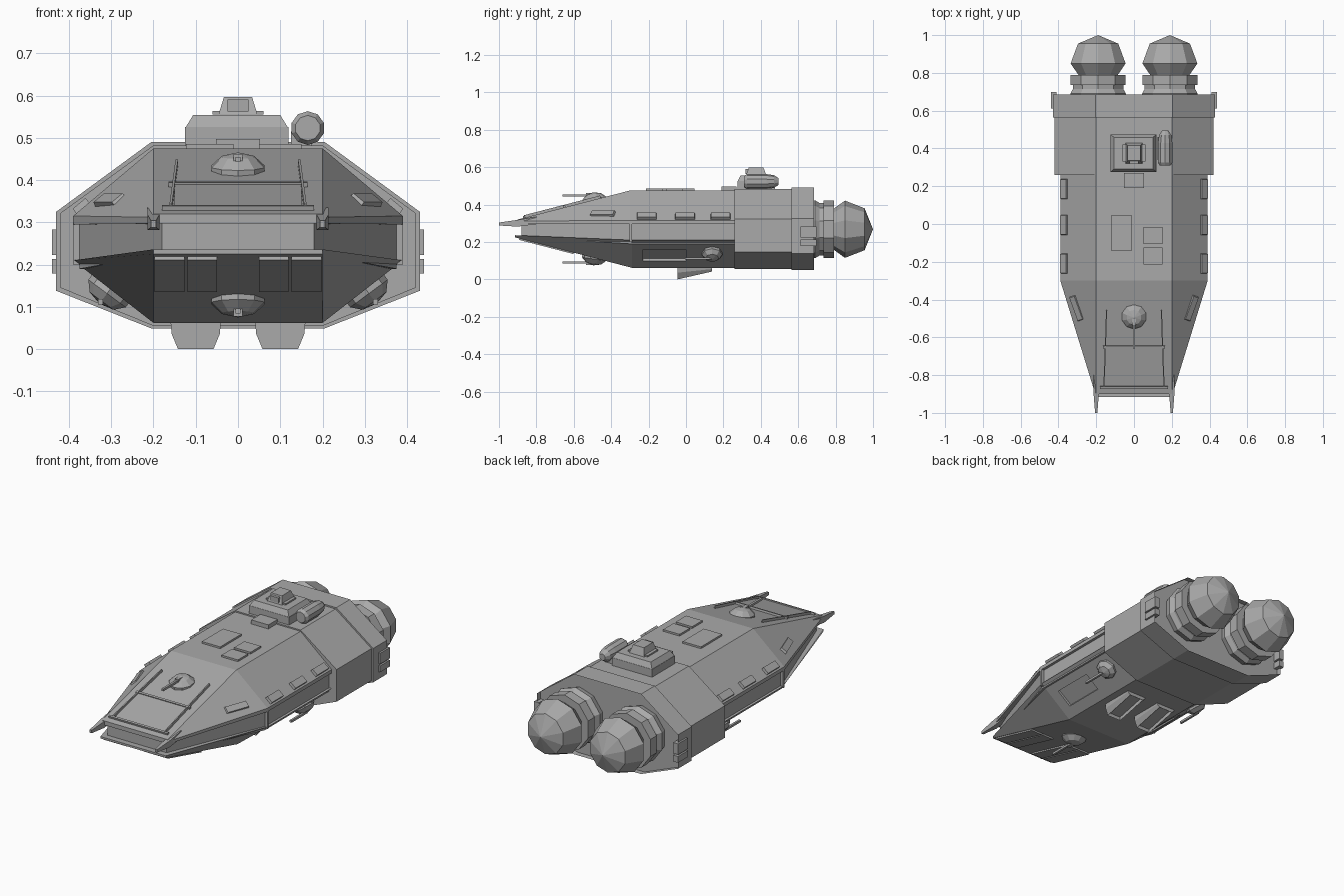
import bpy, bmesh
from math import radians, cos, sin, pi
from mathutils import Matrix, Euler

cube = bpy.data.objects.get("Cube")
if cube:
    bpy.data.objects.remove(cube, do_unlink=True)

grey = bpy.data.materials.new("hull grey")
grey.use_nodes = True
grey.diffuse_color = (0.4, 0.4, 0.4, 1)
grey.node_tree.nodes["Principled BSDF"].inputs["Base Color"].default_value = (0.4, 0.4, 0.4, 1)


def finish(name, bm, loc=(0, 0, 0), rot=(0, 0, 0)):
    bmesh.ops.recalc_face_normals(bm, faces=bm.faces[:])
    mesh = bpy.data.meshes.new(name)
    bm.to_mesh(mesh)
    bm.free()
    mesh.materials.append(grey)
    mesh.transform(Matrix.Translation(loc) @ Euler([radians(a) for a in rot]).to_matrix().to_4x4())
    ob = bpy.data.objects.new(name, mesh)
    bpy.context.collection.objects.link(ob)
    return ob


def box(name, loc, size, rot=(0, 0, 0), taper=1.0):
    """Box whose top face is scaled by taper."""
    bm = bmesh.new()
    bmesh.ops.create_cube(bm, size=1)
    for v in bm.verts:
        k = taper if v.co.z > 0 else 1
        v.co = (v.co.x * size[0] * k, v.co.y * size[1] * k, v.co.z * size[2])
    return finish(name, bm, loc, rot)


def skin(bm, rings):
    """Bridge closed rings of points and cap both ends."""
    rings = [[bm.verts.new(p) for p in r] for r in rings]
    n = len(rings[0])
    for a, b in zip(rings, rings[1:]):
        for i in range(n):
            j = (i + 1) % n
            bm.faces.new((a[i], a[j], b[j], b[i]))
    bm.faces.new(rings[0])
    return bm.faces.new(rings[-1])


def loft(name, sections, sink=None):
    """Sections are (y, right half outline); sink recesses the back face."""
    bm = bmesh.new()
    end = skin(bm, [[(x, y, z) for x, z in half] + [(-x, y, z) for x, z in reversed(half)]
                    for y, half in sections])
    if sink:
        bmesh.ops.inset_region(bm, faces=[end], thickness=0.025)
        bmesh.ops.translate(bm, verts=end.verts[:], vec=(0, -sink, 0))
    return finish(name, bm)


def lathe(name, loc, profile, sides=10, rot=(0, 0, 0)):
    """Profile is (height, radius) along local z."""
    bm = bmesh.new()
    skin(bm, [[(r * cos(pi / 2 + 2 * pi * i / sides), r * sin(pi / 2 + 2 * pi * i / sides), h)
               for i in range(sides)] for h, r in profile])
    bmesh.ops.remove_doubles(bm, verts=bm.verts[:], dist=0.0005)
    return finish(name, bm, loc, rot)


def deck_z(y):
    return 0.32 + 0.258 * (y + 0.9)


def belly_z(y):
    return 0.225 - 0.26 * (y + 0.915)


# Main hull: upper shell, recessed side band, lower shell
loft("upper_hull", [
    (-0.9, [(0.205, 0.297), (0.205, 0.312), (0.2, 0.32)]),
    (-0.3, [(0.39, 0.295), (0.39, 0.315), (0.2, 0.475)]),
    (0.3, [(0.39, 0.295), (0.39, 0.315), (0.2, 0.475)])])
loft("side_band", [
    (-0.88, [(0.18, 0.225), (0.18, 0.305)]),
    (-0.3, [(0.375, 0.19), (0.375, 0.31)]),
    (0.3, [(0.375, 0.19), (0.375, 0.31)])])
lower = loft("lower_hull", [
    (-0.915, [(0.2, 0.236), (0.2, 0.225)]),
    (-0.29, [(0.39, 0.21), (0.2, 0.062)]),
    (0.3, [(0.39, 0.21), (0.2, 0.062)])])

# Rear block and collar
loft("rear_block", [(y, [(0.2, 0.482), (0.42, 0.322), (0.42, 0.145), (0.2, 0.055)])
                    for y in (0.26, 0.6)])
loft("rear_collar", [(y, [(0.205, 0.49), (0.43, 0.325), (0.43, 0.138), (0.205, 0.049)])
                     for y in (0.565, 0.685)], sink=0.03)

for s, side in ((1, "left"), (-1, "right")):
    # Recess in the lower flank
    cutter = box("flank_cutter", (s * 0.288, -0.115, 0.128), (0.1, 0.23, 0.03), (0, -36.5 * s, 0))
    cutter.hide_render = True
    mod = lower.modifiers.new("recess", "BOOLEAN")
    mod.operation, mod.solver, mod.object = "DIFFERENCE", "EXACT", cutter
    bpy.context.view_layer.objects.active = lower
    bpy.ops.object.modifier_apply(modifier=mod.name)
    bpy.data.objects.remove(cutter, do_unlink=True)

    # Engine: stepped rings, neck and faceted bulb
    lathe(side + "_engine", (s * 0.19, 0, 0.268), [
        (0.64, 0.14), (0.69, 0.155), (0.715, 0.14), (0.735, 0.14), (0.735, 0.153),
        (0.79, 0.153), (0.79, 0.11), (0.85, 0.153), (0.955, 0.112), (1.0, 0.0)], rot=(-90, 0, 0))

    # Side clamps on the collar
    for z, h in ((0.253, 0.06), (0.196, 0.035)):
        box(side + "_clamp", (s * 0.425, 0.655, z), (0.03, 0.085, h))

    # Flank frames, window blocks and nose block
    box(side + "_band_end", (s * 0.38, -0.295, 0.25), (0.02, 0.012, 0.1))
    for y in (-0.21, -0.005, 0.185):
        box(side + "_window", (s * 0.368, y, 0.335), (0.042, 0.11, 0.025), (0, 40 * s, 0), 0.92)
    box(side + "_nose_block", (s * 0.3, -0.445, 0.348), (0.04, 0.15, 0.026), (0, 38 * s, -20 * s), 0.85)

    # Nose prong
    loft_prong = bmesh.new()
    skin(loft_prong, [[(s * (0.2 + dx), y, z) for dx, z in
                       ((-w, lo), (w, lo), (w, hi), (-w, hi))]
                      for y, w, lo, hi in ((-0.8, 0.014, 0.295, 0.335), (-0.9, 0.014, 0.282, 0.318),
                                           (-1.0, 0.006, 0.288, 0.304))])
    finish(side + "_prong", loft_prong)

    # Deck rail and hatch side strip
    box(side + "_deck_rail", (s * 0.152, -0.66, deck_z(-0.66) + 0.004), (0.006, 0.42, 0.02), (14.5, 0, s * 2))

    # Belly plates under the nose
    for x in (0.085, 0.162):
        box(side + "_belly_plate", (s * x, -0.745, belly_z(-0.745)), (0.07, 0.3, 0.016), (-14.6, 0, 0))

    # Flank turret with gun
    lathe(side + "_flank_turret", (s * 0.305, 0.14, 0.138),
          [(-0.01, 0.055), (0.008, 0.055), (0.03, 0.035), (0.038, 0.0)], 8, (0, 143.5 * s, 0))
    box(side + "_flank_gun", (s * 0.325, 0.065, 0.112), (0.012, 0.14, 0.012))

    # Landing scoop: wedge with hollow underside
    bm = bmesh.new()
    base = skin(bm, [[(s * 0.1 + x, y, z) for x, y, z in
                      ((-w, -0.045, front), (w, -0.045, front), (w, 0.14, back), (-w, 0.14, back))]
                     for w, front, back in ((0.06, 0.07, 0.07), (0.057, 0.036, 0.055), (0.042, 0.0, 0.042))])
    bmesh.ops.inset_region(bm, faces=[base], thickness=0.012)
    bmesh.ops.translate(bm, verts=base.verts[:], vec=(0, 0, 0.02))
    finish(side + "_landing_scoop", bm)

# Nose deck hatch with cross strips
box("deck_hatch", (0, -0.755, deck_z(-0.755)), (0.3, 0.21, 0.012), (14.5, 0, 0))
for y, w in ((-0.65, 0.33), (-0.865, 0.36)):
    box("hatch_strip", (0, y, deck_z(y) + 0.003), (w, 0.012, 0.016), (14.5, 0, 0))

# Nose turrets, above and below
for name, z, tilt, gun_z in (("top", deck_z(-0.49), 8, 0.449), ("belly", belly_z(-0.49), 172, 0.09)):
    lathe(name + "_turret", (0, -0.49, z),
          [(-0.02, 0.066), (0.006, 0.066), (0.03, 0.04), (0.04, 0.0)], 10, (tilt, 0, 0))
    box(name + "_gun", (0, -0.585, gun_z), (0.012, 0.15, 0.012))
    box(name + "_gun_mount", (0, -0.515, gun_z), (0.022, 0.04, 0.026))

# Top deck panels
box("large_panel", (-0.067, -0.047, 0.477), (0.112, 0.185, 0.016))
for y in (-0.17, -0.06):
    box("small_panel", (0.1, y, 0.477), (0.1, 0.09, 0.016))
box("front_hatch", (0, 0.23, 0.485), (0.105, 0.08, 0.025))

# Command cabin
box("cabin_base", (-0.003, 0.375, 0.5), (0.245, 0.2, 0.05))
box("cabin_roof", (-0.003, 0.375, 0.538), (0.245, 0.2, 0.032), taper=0.84)
box("cabin_sill", (0, 0.375, 0.559), (0.12, 0.09, 0.008))
box("cabin_tower", (0, 0.375, 0.576), (0.092, 0.11, 0.042), taper=0.72)
box("tower_window", (0, 0.325, 0.576), (0.05, 0.015, 0.028))

# Sensor pod beside the cabin
lathe("sensor_pod", (0.165, 0, 0.523), [
    (0.31, 0.03), (0.325, 0.04), (0.43, 0.04), (0.47, 0.034), (0.495, 0.018)], rot=(-90, 0, 0))
box("pod_mount", (0.15, 0.4, 0.495), (0.05, 0.12, 0.04))
